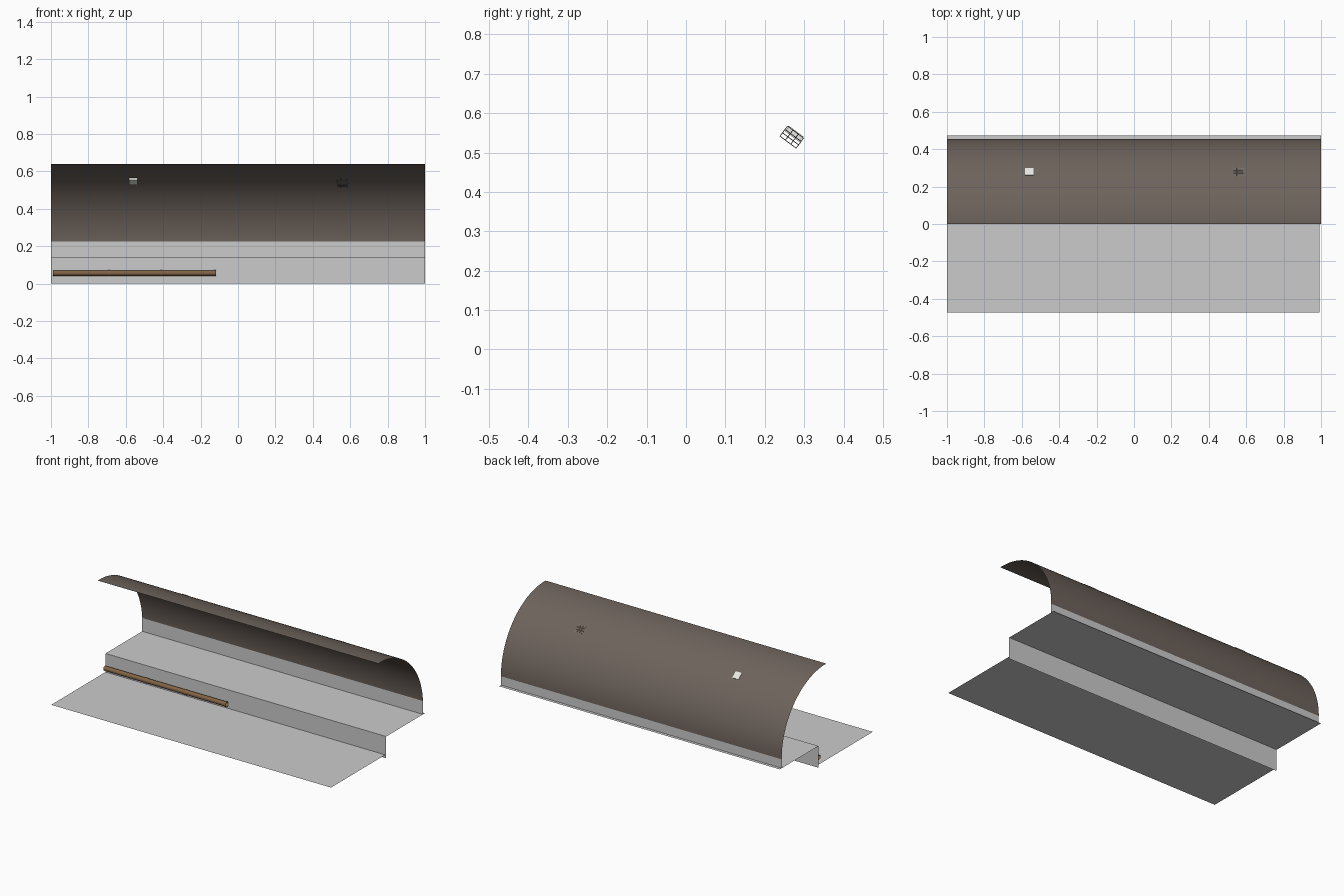
import bpy, bmesh, math
from mathutils import Matrix, Vector

if "Cube" in bpy.data.objects:
    bpy.data.objects.remove(bpy.data.objects["Cube"])


def material(name, rgb):
    m = bpy.data.materials.new(name)
    m.diffuse_color = (*rgb, 1)
    m.use_nodes = True
    m.node_tree.nodes["Principled BSDF"].inputs["Base Color"].default_value = m.diffuse_color
    return m


CONCRETE = material("pale grey", (0.60, 0.60, 0.60))
CANOPY = material("brown grey", (0.155, 0.125, 0.108))
PIPE = material("pipe brown", (0.22, 0.125, 0.06))
LAMP = material("lamp white", (0.80, 0.80, 0.77))
CAGE = material("cage grey", (0.20, 0.20, 0.20))


def finish(name, bm, mat, smooth=False):
    me = bpy.data.meshes.new(name)
    bm.to_mesh(me)
    bm.free()
    me.materials.append(mat)
    for p in me.polygons:
        p.use_smooth = smooth
    ob = bpy.data.objects.new(name, me)
    bpy.context.collection.objects.link(ob)
    return ob


def sheet(name, profile, x0, x1, mat, smooth=False):
    """Sweep an open (y, z) profile along x as a thin sheet."""
    bm = bmesh.new()
    a = [bm.verts.new((x0, y, z)) for y, z in profile]
    b = [bm.verts.new((x1, y, z)) for y, z in profile]
    for i in range(len(profile) - 1):
        bm.faces.new((a[i], b[i], b[i + 1], a[i + 1]))
    return finish(name, bm, mat, smooth)


def tube(name, x0, x1, radius, mat, y=0.058, z=0.056, sides=24):
    ring = [(y + radius * math.cos(i * math.tau / sides),
             z + radius * math.sin(i * math.tau / sides)) for i in range(sides + 1)]
    ob = sheet(name, ring[::-1], x0, x1, mat, True)
    bm = bmesh.new()
    bm.from_mesh(ob.data)
    bmesh.ops.remove_doubles(bm, verts=bm.verts, dist=1e-5)
    bmesh.ops.recalc_face_normals(bm, faces=bm.faces)
    bm.to_mesh(ob.data)
    bm.free()


# Ground: road sheet, kerb, raised platform and low back wall
KERB_Y = 0.08
sheet("road", [(-0.472, 0.02), (KERB_Y, 0.02)], -1, 0.993, CONCRETE)
sheet("kerb", [(KERB_Y, 0), (KERB_Y, 0.14)], -1, 1, CONCRETE)
sheet("platform", [(KERB_Y, 0.14), (0.474, 0.14)], -1, 1, CONCRETE)
sheet("back_wall", [(0.4535, 0.14), (0.4535, 0.226)], -1, 1, CONCRETE)

# Canopy: quarter-circle shell
CY, CZ, R = 0.0125, 0.1975, 0.4425
END = math.radians(91.6)
arc = [(CY + R * math.cos(END * i / 32), CZ + R * math.sin(END * i / 32)) for i in range(33)]
sheet("canopy", arc[::-1], -1, 1, CANOPY, True)

# Pipe lying along the kerb: three open lengths with slim collars
for i, (x0, x1) in enumerate(((-0.99, -0.69), (-0.69, -0.41), (-0.41, -0.125))):
    tube(f"pipe_length_{i + 1}", x0, x1, 0.0150, PIPE)
    tube(f"pipe_collar_{i + 1}", x1 - 0.007, x1 + 0.007, 0.0165, PIPE)


def fitting(name, x, radius, size, mat, cuts=0):
    """Box tilted to follow the canopy curve."""
    tilt = math.atan2(0.6, 0.8)
    pos = Vector((x, CY + 0.6 * radius, CZ + 0.8 * radius))
    bm = bmesh.new()
    bmesh.ops.create_cube(bm, size=1)
    if cuts:
        bmesh.ops.subdivide_edges(bm, edges=bm.edges, cuts=cuts, use_grid_fill=True)
    bm.transform(Matrix.Translation(pos) @ Matrix.Rotation(-tilt, 4, 'X')
                 @ Matrix.Diagonal((*size, 1)))
    return finish(name, bm, mat)


# Left lamp block showing through the shell, right wire cage
fitting("lamp", -0.56, 0.437, (0.044, 0.046, 0.017), LAMP)
cage = fitting("lamp_cage", 0.558, 0.427, (0.053, 0.051, 0.032), CAGE, 2)
wire = cage.modifiers.new("bars", 'WIREFRAME')
wire.thickness = 0.002
